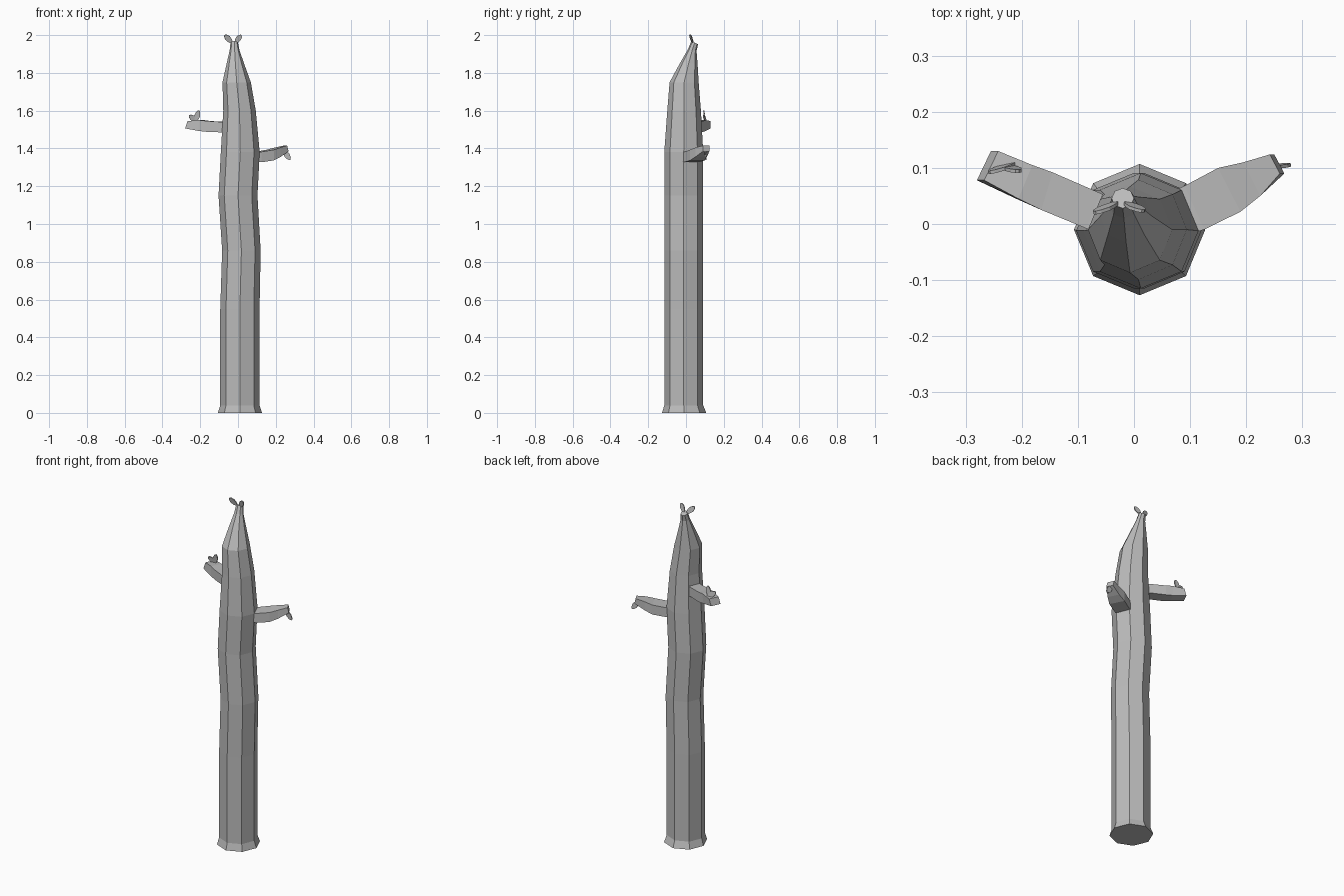
import bpy, bmesh
from math import sin, cos, tau
from mathutils import Vector

if "Cube" in bpy.data.objects:
    bpy.data.objects.remove(bpy.data.objects["Cube"], do_unlink=True)

grey = bpy.data.materials.new("bark_grey")
grey.use_nodes = True
colour = (0.5, 0.5, 0.5, 1)
grey.diffuse_color = colour
grey.node_tree.nodes["Principled BSDF"].inputs["Base Color"].default_value = colour


def loft(name, rings):
    """Skin a list of equal-sized point rings and cap both ends."""
    bm = bmesh.new()
    loops = [[bm.verts.new(p) for p in ring] for ring in rings]
    n = len(loops[0])
    for a, b in zip(loops, loops[1:]):
        for i in range(n):
            j = (i + 1) % n
            bm.faces.new((a[i], a[j], b[j], b[i]))
    bm.faces.new(loops[0][::-1])
    bm.faces.new(loops[-1])
    bmesh.ops.recalc_face_normals(bm, faces=bm.faces)
    mesh = bpy.data.meshes.new(name)
    bm.to_mesh(mesh)
    bm.free()
    mesh.materials.append(grey)
    obj = bpy.data.objects.new(name, mesh)
    bpy.context.collection.objects.link(obj)
    return obj


def trunk_ring(x, y, z, rx, ry, tilt=0):
    """Octagon with its back edge lowered by the tilt."""
    return [(x + rx * cos(tau * i / 8), y + ry * sin(tau * i / 8),
             z - tilt * sin(tau * i / 8)) for i in range(8)]


def branch(name, sections):
    """Four-sided limb; each section is front xy, back xy, low z, high z, slant."""
    rings = []
    for (fx, fy), (bx, by), low, high, slant in sections:
        rings.append([(fx, fy, low), (bx, by, low),
                      (bx + slant, by, high), (fx + slant, fy, high)])
    loft(name, rings)


def leaf(name, base, tip, width=0.03, thick=0.006):
    """Thin pointed-oval plate standing roughly in the xz plane."""
    base, tip = Vector(base), Vector(tip)
    along = tip - base
    side = along.cross(Vector((0, 1, 0))).normalized() * width / 2
    normal = side.cross(along).normalized() * thick / 2
    outline = [(0, 0.25), (0.3, 0.8), (0.6, 1), (0.88, 0.65), (1, 0.2)]
    points = [base + along * t + side * w for t, w in outline]
    points += [base + along * t - side * w for t, w in reversed(outline)]
    loft(name, [[p - normal for p in points], [p + normal for p in points]])


# Bent trunk, narrowing to a leaning tip
loft("trunk", [trunk_ring(*r) for r in (
    (0.01, -0.01, 0, 0.117, 0.117),
    (0.01, -0.012, 0.04, 0.104, 0.103),
    (0.01, -0.012, 0.55, 0.104, 0.103),
    (0.018, -0.012, 0.86, 0.102, 0.103),
    (0, -0.012, 1.15, 0.103, 0.103),
    (0.012, -0.012, 1.38, 0.103, 0.103),
    (0.008, -0.01, 1.6, 0.086, 0.089),
    (-0.007, -0.01, 1.75, 0.075, 0.077),
    (-0.014, 0.014, 1.85, 0.046, 0.047),
    (-0.018, 0.033, 1.92, 0.026, 0.023, 0.004),
    (-0.02, 0.046, 1.96, 0.02, 0.018, 0.008))])

# Branch on the right, cut off square
branch("right_branch", (
    ((-0.05, -0.02), (-0.03, 0.04), 1.485, 1.54, 0),
    ((-0.085, -0.008), (-0.06, 0.055), 1.485, 1.54, 0),
    ((-0.165, 0.025), (-0.145, 0.092), 1.488, 1.545, 0),
    ((-0.21, 0.045), (-0.185, 0.105), 1.493, 1.55, 0.004),
    ((-0.28, 0.078), (-0.255, 0.13), 1.506, 1.545, 0.013)))

# Branch on the left, rising and tapering
branch("left_branch", (
    ((0.08, -0.025), (0.05, 0.05), 1.327, 1.38, 0),
    ((0.125, -0.01), (0.09, 0.068), 1.327, 1.382, 0),
    ((0.19, 0.022), (0.15, 0.1), 1.337, 1.393, 0),
    ((0.225, 0.05), (0.195, 0.11), 1.355, 1.405, 0),
    ((0.268, 0.09), (0.25, 0.124), 1.385, 1.415, -0.008)))

# Small leaves on the tip and branches
leaf("tip_leaf_right", (-0.03, 0.038, 1.958), (-0.07, 0.02, 2.0))
leaf("tip_leaf_left", (-0.015, 0.038, 1.958), (0.016, 0.023, 2.0))
leaf("right_branch_leaf_upright", (-0.225, 0.103, 1.54), (-0.208, 0.094, 1.6))
leaf("right_branch_leaf_outer", (-0.212, 0.108, 1.54), (-0.258, 0.092, 1.575))
leaf("left_branch_leaf", (0.238, 0.1, 1.395), (0.276, 0.106, 1.34))
